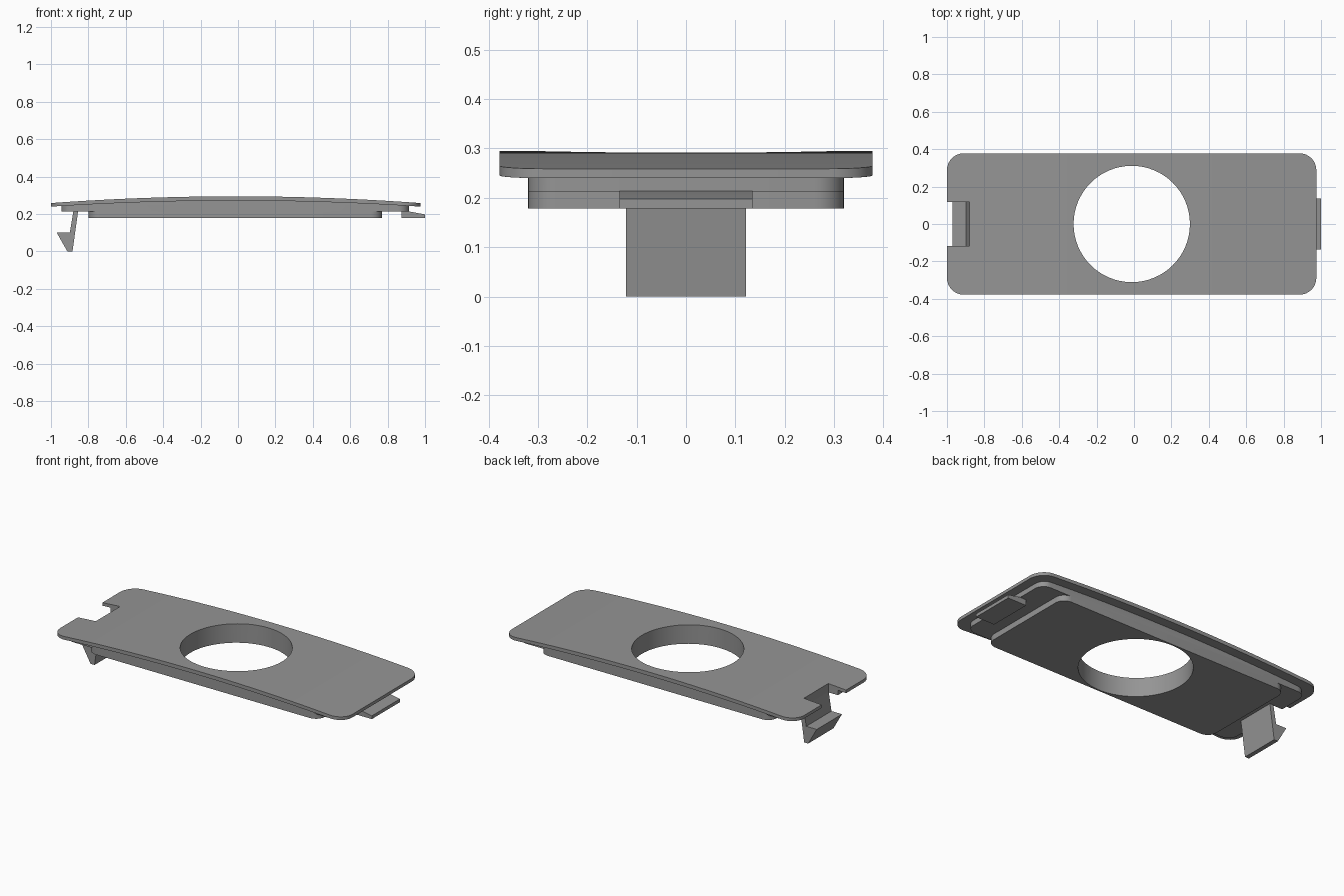
import bpy, bmesh, math

if "Cube" in bpy.data.objects:
    bpy.data.objects.remove(bpy.data.objects["Cube"])

grey = bpy.data.materials.new("plain grey")
grey.diffuse_color = (0.3, 0.3, 0.3, 1)
grey.use_nodes = True
grey.node_tree.nodes["Principled BSDF"].inputs["Base Color"].default_value = grey.diffuse_color
CX = -0.012   # centre of the plate and its hole


def prism(name, pts, vec):
    """Closed prism from a 3D outline swept along vec."""
    bm = bmesh.new()
    face = bm.faces.new([bm.verts.new(p) for p in pts])
    out = bmesh.ops.extrude_face_region(bm, geom=[face])["geom"]
    bmesh.ops.translate(bm, vec=vec, verts=[v for v in out if isinstance(v, bmesh.types.BMVert)])
    bmesh.ops.recalc_face_normals(bm, faces=bm.faces)
    me = bpy.data.meshes.new(name)
    bm.to_mesh(me)
    bm.free()
    me.materials.append(grey)
    ob = bpy.data.objects.new(name, me)
    bpy.context.collection.objects.link(ob)
    return ob


def rounded(name, x0, x1, hy, r, z0, z1):
    """Upright prism with a rounded rectangle outline."""
    pts = []
    corners = [(x1 - r, hy - r), (x0 + r, hy - r), (x0 + r, r - hy), (x1 - r, r - hy)]
    for k, (cx, cy) in enumerate(corners):
        for i in range(9):
            a = math.pi / 2 * (k + i / 8)
            pts.append((cx + r * math.cos(a), cy + r * math.sin(a), z0))
    return prism(name, pts, (0, 0, z1 - z0))


def side(name, pts, hy):
    """Prism from an x-z profile, swept across the width."""
    return prism(name, [(x, -hy, z) for x, z in pts], (0, 2 * hy, 0))


def arc(end, mid, n=32):
    """Shallow crown running along the length."""
    ts = [2 * i / n - 1 for i in range(n + 1)]
    return [(CX + t * 1.0, end + (mid - end) * (1 - t * t)) for t in ts]


def cut(ob, tool, op="DIFFERENCE"):
    m = ob.modifiers.new("cut", "BOOLEAN")
    m.operation, m.object, m.solver = op, tool, "EXACT"
    bpy.context.view_layer.objects.active = ob
    bpy.ops.object.modifier_apply(modifier=m.name)
    bpy.data.objects.remove(tool)


# Crowned cover plate
plate = side("cover_plate", arc(0.258, 0.295) + arc(0.239, 0.272)[::-1], 0.5)
cut(plate, rounded("outline", -1.0, 0.975, 0.378, 0.09, 0.1, 0.4), "INTERSECT")

# Stepped layer filling the underside of the crown
step = side("under_step", arc(0.241, 0.274) + [(0.988, 0.213), (-1.012, 0.213)], 0.5)
cut(step, rounded("outline", -0.945, 0.915, 0.32, 0.06, 0.1, 0.4), "INTERSECT")

# Lower locating block
block = rounded("lower_block", -0.798, 0.77, 0.32, 0.06, 0.178, 0.214)

# Round opening and end notch
for ob in (plate, step, block):
    circle = [(CX + 0.311 * math.cos(i * math.tau / 64), 0.311 * math.sin(i * math.tau / 64), 0)
              for i in range(64)]
    cut(ob, prism("hole", circle, (0, 0, 0.5)))
    if ob is not block:
        cut(ob, side("notch", [(-1.2, 0), (-0.88, 0), (-0.88, 0.5), (-1.2, 0.5)], 0.118))

# Snap hook at the notched end, and wedge tab at the other
side("snap_hook", [(-0.88, 0.215), (-0.855, 0.215), (-0.885, 0), (-0.912, 0),
                   (-0.97, 0.102), (-0.899, 0.102)], 0.122)
side("end_tab", [(0.873, 0.178), (1.0, 0.178), (1.0, 0.198), (0.915, 0.214), (0.873, 0.214)], 0.135)

# Smooth curved walls, keep the edges sharp
for ob in bpy.context.collection.objects:
    bpy.ops.object.select_all(action="DESELECT")
    ob.select_set(True)
    bpy.context.view_layer.objects.active = ob
    bpy.ops.object.shade_smooth_by_angle(angle=math.radians(30))
